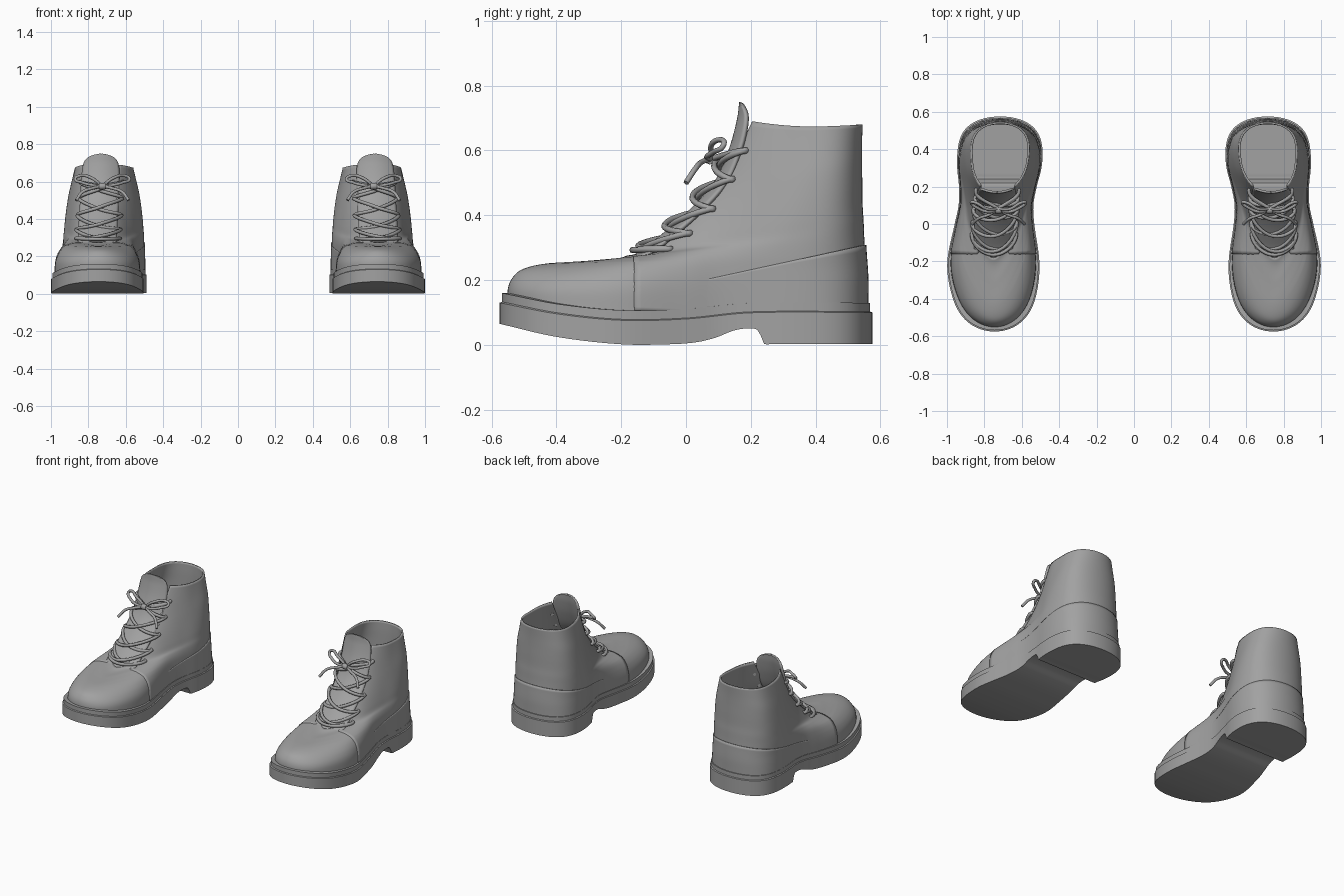
import bpy, bmesh
from math import pi, cos, sin, sqrt
from mathutils import Vector

cube = bpy.data.objects.get("Cube")
if cube:
    bpy.data.objects.remove(cube, do_unlink=True)

grey = bpy.data.materials.new("plain_grey")
grey.use_nodes = True
COLOUR = (0.36, 0.36, 0.36, 1)
grey.diffuse_color = COLOUR
grey.node_tree.nodes["Principled BSDF"].inputs["Base Color"].default_value = COLOUR


def smooth_at(rows, key):
    """Smoothly interpolate the columns of a table keyed on its first column."""
    n = len(rows)
    key = max(rows[0][0], min(rows[-1][0], key))
    i = max(j for j in range(n - 1) if rows[j][0] <= key)
    a, b = rows[i], rows[i + 1]
    before, after = rows[max(i - 1, 0)], rows[min(i + 2, n - 1)]
    h = b[0] - a[0]
    t = (key - a[0]) / h
    out = []
    for k in range(1, len(a)):
        ma = (b[k] - before[k]) / (b[0] - before[0]) * h
        mb = (after[k] - a[k]) / (after[0] - a[0]) * h
        out.append((2*t**3 - 3*t*t + 1) * a[k] + (t**3 - 2*t*t + t) * ma
                   + (3*t*t - 2*t**3) * b[k] + (t**3 - t*t) * mb)
    return out


# Footprint: y, centre x, half width
FOOT = [(-.575, .745, .245), (-.4, .748, .245), (-.2, .752, .247), (0, .746, .213),
        (.1, .738, .2), (.2, .728, .208), (.3, .72, .226), (.4, .716, .233), (.575, .715, .235)]
# Sole heights: y, midsole line, welt top
WELT = [(-.575, .13, .16), (-.4, .096, .126), (-.2, .076, .107), (0, .08, .111),
        (.2, .099, .129), (.575, .1, .13)]
# Sole underside: y, z
UNDER = [(-.575, .065), (-.4, .025), (-.2, .002), (-.05, .002), (.03, .008), (.09, .022),
         (.15, .045), (.2, .051), (.225, .042), (.24, .004), (.26, .003), (.575, .003)]
# Upper rings: front y, front z, back y, back z, front scale, back scale
RINGS = [(-.545, .12, .55, .06, .92, .92), (-.546, .17, .55, .15, .88, .92),
         (-.532, .205, .55, .20, .76, .92), (-.50, .231, .548, .24, .58, .92),
         (-.43, .247, .545, .28, .41, .92), (-.32, .254, .542, .33, .31, .91),
         (-.2, .265, .54, .38, .33, .89), (-.11, .315, .537, .43, .4, .87),
         (-.015, .40, .536, .5, .47, .83), (.07, .5, .535, .56, .54, .78),
         (.125, .6, .535, .62, .57, .71), (.168, .695, .537, .68, .57, .64)]
RINGS = [(i, *r) for i, r in enumerate(RINGS)]
TOP = len(RINGS) - 1


def surf(v, a, off=0.0):
    """Point on the upper: v climbs the rings, a runs round from the front."""
    yf, zf, yb, zb, sf, sb = smooth_at(RINGS, v)
    u = -cos(a)
    y = (yf + yb) / 2 + u * ((yb - yf) / 2 + off)
    s = (u + 1) / 2
    centre, half = smooth_at(FOOT, y)
    scale = sf + (sb - sf) * sin(min(1, 1.4 * s) * pi / 2)
    power = (3.8 if v < 4 else 3) if u < 0 else 8 - 4.5 * v / TOP
    hw = (half * scale + off) * sqrt(max(0, 1 - abs(u) ** power))
    dip = .014 * (v / TOP) ** 4 * sin(pi * s)
    return Vector((centre + (hw if sin(a) > 0 else -hw), y, zf + (zb - zf) * s - dip))


def edge_angle(v, gap, y_min=-.16):
    """First angle from the front that clears the throat gap and the vamp."""
    for i in range(1, 600):
        a = pi * i / 600
        p = surf(v, a)
        if p.y >= y_min and p.x - smooth_at(FOOT, p.y)[0] >= gap:
            return a
    return pi / 2


def finish(obj, thick=0):
    """Mirror to the second boot, thicken, colour and smooth."""
    obj.data.materials.append(grey)
    if thick:
        m = obj.modifiers.new("thickness", 'SOLIDIFY')
        m.thickness, m.offset = thick, 0
    m = obj.modifiers.new("pair", 'MIRROR')
    m.use_mirror_merge = False
    bpy.ops.object.select_all(action='DESELECT')
    obj.select_set(True)
    bpy.context.view_layer.objects.active = obj
    if obj.type == 'MESH':
        bpy.ops.object.shade_smooth_by_angle(angle=0.6)


def grid(name, rows, wrap=False, thick=0):
    """Skin rows of points into a sheet."""
    bm = bmesh.new()
    vs = [[bm.verts.new(p) for p in row] for row in rows]
    n = len(rows[0])
    for r, q in zip(vs, vs[1:]):
        for j in range(n if wrap else n - 1):
            k = (j + 1) % n
            bm.faces.new((r[j], r[k], q[k], q[j]))
    bmesh.ops.remove_doubles(bm, verts=bm.verts, dist=1e-5)
    bmesh.ops.recalc_face_normals(bm, faces=bm.faces)
    mesh = bpy.data.meshes.new(name)
    bm.to_mesh(mesh)
    bm.free()
    obj = bpy.data.objects.new(name, mesh)
    bpy.context.collection.objects.link(obj)
    finish(obj, thick)


def cord(name, points, radius=.0095):
    """Round lace through the given points."""
    cu = bpy.data.curves.new(name, 'CURVE')
    cu.dimensions = '3D'
    cu.bevel_depth, cu.bevel_resolution, cu.resolution_u = radius, 2, 8
    cu.use_fill_caps = True
    sp = cu.splines.new('BEZIER')
    sp.bezier_points.add(len(points) - 1)
    for bp, p in zip(sp.bezier_points, points):
        bp.co = p
        bp.handle_left_type = bp.handle_right_type = 'AUTO'
    obj = bpy.data.objects.new(name, cu)
    bpy.context.collection.objects.link(obj)
    finish(obj)


# Hollow sole with welt ledge and heel arch, skinned along its length
rows = []
for i in range(161):
    y = -.575 * cos(pi * i / 160)
    c, half = smooth_at(FOOT, y)
    hw = half * sqrt(max(0, 1 - abs(y / .575) ** (4.5 if y < 0 else 8)))
    mid, top = smooth_at(WELT, y)
    low = smooth_at(UNDER, y)[0]
    side = [(hw * .87, y * .94, top), (hw * .975, y * .988, top), (hw * .975, y * .988, mid + .003),
            (hw, y, mid), (hw, y, low)]
    rows.append([(c - x, yy, z) for x, yy, z in side] + [(c + x, yy, z) for x, yy, z in reversed(side)])
grid("sole", rows)

# Toe and vamp shell
grid("vamp", [[surf(6.2 * i / 44, 2 * pi * j / 96) for j in range(96)] for i in range(45)],
     wrap=True, thick=.008)

# Quarters and shaft, open along the throat
rows = []
for i in range(61):
    v = .1 + (TOP - .1) * i / 60
    a = edge_angle(v, .075 + .015 * (v / TOP) ** 3)
    rows.append([surf(v, a + (2 * pi - 2 * a) * j / 90, .003) for j in range(91)])
grid("quarters_and_shaft", rows, thick=.01)

# Heel counter, sloping down to the front and fading flush with the quarters
cols = []
for j in range(61):
    a = 1.45 + (2 * pi - 2.9) * j / 60
    vm = .8
    while vm < 8:
        p = surf(vm, a)
        if p.z > .21 + (p.y - .1) * .222:
            break
        vm += .01
    off = .003 + .007 * min(1, j / 15, (60 - j) / 15)
    cols.append([surf(.3 + (vm - .3) * i / 12, a, off) for i in range(13)])
grid("heel_counter", cols, thick=.006)

# Tongue with rounded top
TONGUE = [(0, -.23, .245), (1, -.15, .285), (2, -.08, .34), (3, 0, .41),
          (4, .08, .5), (5, .125, .6), (6, .15, .69), (7, .158, .747)]
rows = []
for i in range(43):
    t = 7 * sin(pi / 2 * i / 42)
    y, z = smooth_at(TONGUE, t)
    hw = .1 * sqrt(max(0, 1 - (t / 7) ** 11)) + .002
    c = smooth_at(FOOT, y)[0]
    rows.append([(c + hw * k / 8, y + .012 + .025 * (hw * k / 8 / .09) ** 2, z) for k in range(-8, 9)])
grid("tongue", rows, thick=.012)

# Laces criss-crossing between eyelets
LEVELS = [6.3, 7.15, 8.05, 9.05, 10]


def eyelet(v, side):
    a = edge_angle(v, .104) * side
    return [surf(v, a, d) for d in (-.005, .016)]


def front(v, lift):
    return surf(v, 0) + Vector((0, -lift, lift * .6))


for side in (1, -1):
    for lo, hi in zip(LEVELS, LEVELS[1:]):
        a, b = eyelet(lo, side), eyelet(hi, -side)
        cord("lace_cross", a + [front((lo + hi) / 2, .006 + .007 * side)] + b[::-1])
bottom, other = eyelet(LEVELS[0], 1), eyelet(LEVELS[0], -1)
cord("lace_bottom_bar", bottom + [front(LEVELS[0] + .2, .012)] + other[::-1])

# Bow: ties, loops and loose ends around a knot
knot = Vector((.725, .08, .575))


def around(side, *offsets):
    return [knot + Vector((x * side, y, z)) for x, y, z in offsets]


for side in (1, -1):
    cord("lace_tie", eyelet(LEVELS[-1], side) + [knot])
    cord("bow_loop", around(side, (0, 0, 0), (.06, 0, .045), (.125, .035, .055), (.145, .035, .04),
                            (.11, .005, .02), (.05, -.015, .005), (0, 0, 0)), .0085)
    cord("bow_end", around(side, (0, 0, 0), (.05, -.03, -.01), (.105, -.05, -.03),
                           (.14, -.08, -.075)), .0085)
cord("bow_knot", around(1, (-.014, -.005, 0), (0, -.008, 0), (.014, -.005, 0)), .018)
